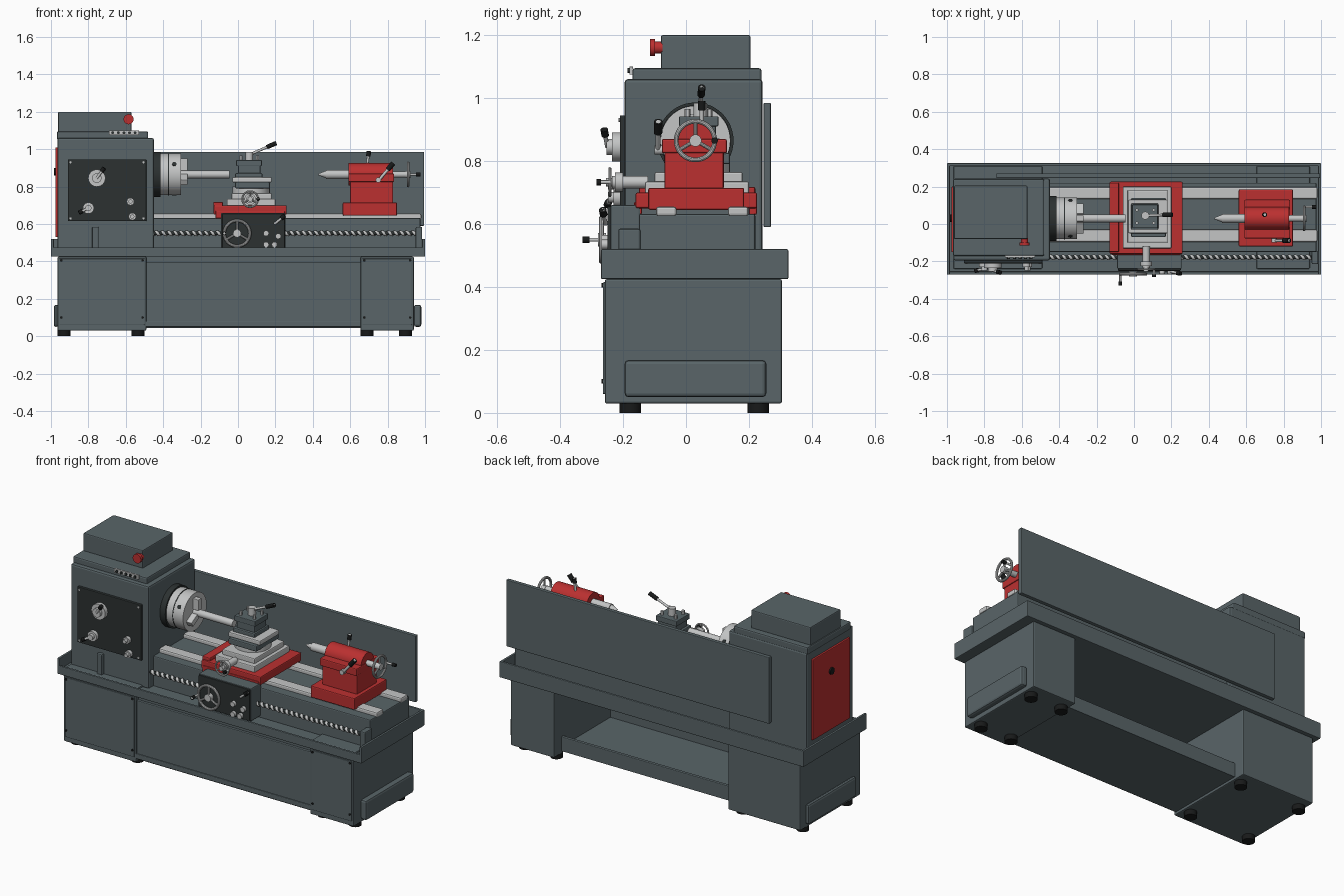
import bpy, bmesh, math
from mathutils import Vector, Matrix

cube = bpy.data.objects.get("Cube")
if cube:
    bpy.data.objects.remove(cube, do_unlink=True)


def material(name, *rgb):
    mat = bpy.data.materials.new(name)
    mat.use_nodes = True
    mat.diffuse_color = (*rgb, 1)
    shader = next(n for n in mat.node_tree.nodes if n.type == 'BSDF_PRINCIPLED')
    shader.inputs["Base Color"].default_value = (*rgb, 1)
    return mat


slate = material("slate grey paint", .1, .13, .14)
red = material("red paint", .5, .03, .03)
steel = material("bright steel", .55, .56, .56)
charcoal = material("charcoal panel", .025, .031, .031)
black = material("black rubber", .009, .01, .01)


def finish(name, bm, mat):
    mesh = bpy.data.meshes.new(name)
    bm.to_mesh(mesh)
    bm.free()
    obj = bpy.data.objects.new(name, mesh)
    bpy.context.collection.objects.link(obj)
    mesh.materials.append(mat)
    return obj


def box(name, xs, ys, zs, mat=slate, bevel=.006):
    """Bevelled block given by its extents on each axis."""
    spans = (xs, ys, zs)
    bm = bmesh.new()
    bmesh.ops.create_cube(bm, size=1)
    bmesh.ops.scale(bm, verts=bm.verts, vec=[b - a for a, b in spans])
    bmesh.ops.translate(bm, verts=bm.verts, vec=[(a + b) / 2 for a, b in spans])
    obj = finish(name, bm, mat)
    if bevel:
        mod = obj.modifiers.new("Rounded edges", 'BEVEL')
        mod.width, mod.segments = bevel, 2
    return obj


def smooth(obj):
    bpy.ops.object.select_all(action='DESELECT')
    obj.select_set(True)
    bpy.context.view_layer.objects.active = obj
    bpy.ops.object.shade_smooth_by_angle(angle=math.radians(35))
    return obj


def rod(name, start, end, radius, mat=steel, tip=None, sides=32):
    """Round bar, or a cone when a tip radius is given."""
    a, b = Vector(start), Vector(end)
    turn = (b - a).to_track_quat('Z', 'Y').to_matrix().to_4x4()
    bm = bmesh.new()
    bmesh.ops.create_cone(bm, cap_ends=True, segments=sides, radius1=radius,
                          radius2=radius if tip is None else tip,
                          depth=(b - a).length,
                          matrix=Matrix.Translation((a + b) / 2) @ turn)
    return smooth(finish(name, bm, mat))


def lever(name, start, end, radius=.007):
    """Steel arm with a black grip on its outer third."""
    a, b = Vector(start), Vector(end)
    rod(name + "_arm", a, b, radius, sides=12)
    rod(name + "_grip", a.lerp(b, .65), b, radius * 1.7, black, sides=16)


def handwheel(name, centre, axis, radius, handle_angle, reach):
    """Rim, hub, three spokes and a crank handle."""
    c, n = Vector(centre), Vector(axis)
    side = n.cross(Vector((0, 0, 1)))

    def rim_point(angle):
        return c + (side * math.cos(angle) + Vector((0, 0, 1)) * math.sin(angle)) * radius * .9

    bpy.ops.mesh.primitive_torus_add(
        location=c, rotation=n.to_track_quat('Z', 'Y').to_euler(),
        major_radius=radius * .9, minor_radius=radius * .11,
        major_segments=40, minor_segments=10)
    rim = bpy.context.object
    rim.name = name + "_rim"
    rim.data.materials.append(steel)
    smooth(rim)
    rod(name + "_hub", c - n * .014, c + n * .012, radius * .28)
    for i in range(3):
        rod(name + "_spoke", c, rim_point(math.pi / 2 + i * math.tau / 3), radius * .09, sides=10)
    grip = rim_point(handle_angle)
    lever(name + "_crank", grip, grip + n * reach, .006)


# Cabinets, doors, end covers and feet
for side, left, right, outer in (("left", -.965, -.49, -.98), ("right", .655, .94, .98)):
    box(side + "_cabinet", (left, right), (-.258, .305), (.03, .425))
    box(side + "_cabinet_door", (left + .01, right - .01), (-.264, -.25), (.06, .415), bevel=.003)
    ends = sorted((outer, left if outer < 0 else right))
    box(side + "_end_cover", (ends[0] - .005, ends[1] + .005) if outer < 0 else ends,
        (-.195, .255), (.05, .168), bevel=.012)
    box(side + "_tray_pad", (left, right), (-.24, .31), (.45, .465))
    for x in (left + .035, right - .045):
        for y in (-.177, .23):
            rod(side + "_foot", (x, y, 0), (x, y, .034), .034, black)
    for x in (left + .02, right - .02):
        for z in (.1, .405):
            rod(side + "_door_screw", (x, -.26, z), (x, -.268, z), .007, black, sides=12)

# Open-backed trough between the cabinets
middle = (-.495, .66)
box("front_panel", middle, (-.25, -.225), (.055, .395), bevel=.004)
box("panel_top_rail", middle, (-.235, -.2), (.39, .425), bevel=0)
box("panel_lower_rail", middle, (-.255, -.24), (.05, .08), bevel=.004)
box("trough_floor", middle, (-.245, .235), (.045, .07), bevel=0)
box("trough_back_curb", middle, (.215, .235), (.05, .13), bevel=.004)

# Chip tray
box("tray_floor", (-1, 1), (-.27, .325), (.425, .455), bevel=.004)
box("tray_front_lip", (-1, 1), (-.27, -.255), (.43, .475), bevel=.004)
box("tray_back_lip", (-1, 1), (.31, .325), (.43, .52), bevel=.004)
for name, x in (("tray_left_lip", -1), ("tray_right_lip", .985)):
    box(name, (x, x + .015), (-.27, .325), (.43, .52), bevel=.004)

# Splash guard
box("splash_guard", (-.735, .995), (.246, .27), (.59, .985), bevel=.004)

# Bed and ways
box("bed", (-.5, .975), (-.15, .22), (.45, .632))
for y in (-.095, .133):
    box("bed_way", (-.47, .98), (y, y + .065), (.625, .655), steel, .008)

# Headstock
box("headstock", (-.965, -.45), (-.195, .243), (.45, 1.06), bevel=.01)
box("headstock_cap", (-.968, -.48), (-.17, .24), (1.05, 1.095), bevel=.008)
box("electrics_box", (-.962, -.57), (-.08, .205), (1.09, 1.2))
box("side_door", (-.976, -.96), (-.15, .2), (.53, 1.01), red, .004)
rod("side_door_knob", (-.97, .03, .88), (-.985, .03, .88), .02, black)
rod("stop_button_base", (-.585, -.075, 1.16), (-.585, -.1, 1.16), .019, red)
rod("stop_button", (-.585, -.098, 1.16), (-.585, -.115, 1.16), .027, red)
box("switch_strip", (-.69, -.53), (-.18, -.168), (1.075, 1.1), steel, .002)
for i in range(5):
    x = -.67 + i * .03
    rod("switch", (x, -.178, 1.088), (x, -.186, 1.088), .008, charcoal, sides=12)
box("control_panel", (-.91, -.49), (-.21, -.19), (.615, .945), charcoal, .003)
for x in (-.895, -.505):
    for z in (.63, .93):
        rod("panel_screw", (x, -.208, z), (x, -.214, z), .006, sides=10)
for x, z, r, depth in ((-.755, .845, .046, .235), (-.8, .685, .03, .23),
                       (-.575, .72, .02, .23), (-.565, .64, .02, .23)):
    rod("selector_dial", (x, -.205, z), (x, -depth, z), r)
    rod("selector_boss", (x, -depth, z), (x, -depth - .018, z), r * .55)
lever("speed_lever", (-.755, -.25, .845), (-.715, -.26, .9))
lever("feed_lever", (-.8, -.24, .685), (-.85, -.25, .66))

# Spindle, chuck and workpiece share one axis
AY, AZ = .03, .865
rod("spindle_flange", (-.455, AY, AZ), (-.415, AY, AZ), .121, charcoal, sides=48)
rod("chuck_body", (-.415, AY, AZ), (-.305, AY, AZ), .111, sides=48)
rod("chuck_groove", (-.375, AY, AZ), (-.37, AY, AZ), .1125, charcoal, sides=48)
rod("workpiece", (-.31, AY, AZ), (-.045, AY, AZ), .021)
for i in range(3):
    jaw = box("chuck_jaw", (-.31, -.27), (-.016, .016), (.02, .085), steel, .003)
    jaw.matrix_world = Matrix.Translation((0, AY, AZ)) @ Matrix.Rotation(i * math.tau / 3, 4, 'X')
    angle = (i + .5) * math.tau / 3
    out = Vector((0, math.sin(angle), math.cos(angle)))
    key = Vector((-.34, AY, AZ))
    rod("chuck_key_socket", key + out * .1, key + out * .113, .012, charcoal, sides=12)

# Lead screw with a helical thread
SY, SZ = -.178, .55
rod("lead_screw_core", (-.76, SY, SZ), (.975, SY, SZ), .01, charcoal, sides=16)
curve = bpy.data.curves.new("lead_screw_thread", 'CURVE')
curve.dimensions, curve.bevel_depth, curve.bevel_resolution = '3D', .009, 1
thread = curve.splines.new('POLY')
turns, steps = 52, 10
thread.points.add(turns * steps)
for i, p in enumerate(thread.points):
    a = i * math.tau / steps
    p.co = (-.74 + 1.7 * i / (turns * steps), SY + .007 * math.cos(a), SZ + .007 * math.sin(a), 1)
curve.materials.append(steel)
bpy.context.collection.objects.link(bpy.data.objects.new("lead_screw_thread", curve))
for x in (-.78, .95):
    box("lead_screw_bracket", (x, x + .035), (-.215, -.145), (.45, .585))

# Carriage and apron
box("saddle", (-.13, .26), (-.16, .226), (.65, .7), red)
box("saddle_left_lip", (-.132, -.08), (-.15, .22), (.69, .718), red)
for y in (-.165, .2):
    box("saddle_skirt", (-.12, .25), (y, y + .025), (.63, .67), red, .004)
box("apron", (-.09, .255), (-.24, -.145), (.465, .66))
box("apron_panel", (-.085, .25), (-.25, -.235), (.47, .655), charcoal, .003)
handwheel("carriage_wheel", (-.005, -.268, .55), (0, -1, 0), .076, 0, .06)
for x, z in ((.15, .55), (.195, .49), (.15, .49), (.215, .535)):
    rod("apron_knob", (x, -.245, z), (x, -.268, z), .015, sides=20)
lever("apron_lever", (.195, -.255, .6), (.25, -.265, .645))

# Cross slide, compound slide and tool post
box("cross_slide", (-.06, .2), (-.13, .2), (.695, .735), steel)
box("cross_slide_top", (-.035, .18), (-.1, .18), (.73, .765), steel)
rod("swivel_base", (.07, .04, .76), (.07, .04, .8), .1)
box("compound_slide", (-.015, .17), (-.07, .14), (.79, .825), slate)
box("compound_top", (-.03, .18), (-.05, .13), (.822, .85), steel)
box("tool_post_base", (-.015, .13), (-.03, .11), (.845, .872), slate)
box("tool_post", (0, .12), (-.015, .095), (.865, .915), slate)
box("tool_post_plate", (-.01, .128), (-.022, .103), (.91, .942), slate, .004)
for x in (.015, .105):
    for y in (.005, .075):
        rod("tool_clamp_bolt", (x, y, .935), (x, y, .965), .009, sides=6)
rod("tool_post_hub", (.06, .045, .94), (.06, .045, .985), .021)
lever("tool_post_lever", (.06, .045, .97), (.205, .05, 1.033))
rod("cross_feed_shaft", (.065, -.235, .733), (.065, -.12, .733), .02)
handwheel("cross_feed_wheel", (.065, -.242, .733), (0, -1, 0), .047, math.pi, .042)
rod("cross_feed_dial", (.065, -.225, .733), (.065, -.2, .733), .03)

# Tailstock
box("tailstock_base", (.56, .85), (-.12, .185), (.645, .715), red)
box("tailstock_column", (.6, .83), (-.068, .12), (.71, .835), red)
box("tailstock_cap", (.59, .835), (-.077, .13), (.825, .87), red)
rod("tailstock_barrel", (.59, AY, AZ), (.83, AY, AZ), .06, red, sides=40)
rod("tailstock_quill", (.47, AY, AZ), (.6, AY, AZ), .024)
rod("tailstock_centre", (.47, AY, AZ), (.43, AY, AZ), .02, tip=.004)
rod("tailstock_shaft", (.82, AY, AZ), (.91, AY, AZ), .017)
handwheel("tailstock_wheel", (.91, AY, AZ), (1, 0, 0), .068, math.pi, .065)
lever("quill_lock", (.69, .05, .91), (.7, .05, .99))
rod("clamp_lever_pivot", (.75, -.07, .835), (.75, -.1, .835), .014)
lever("clamp_lever", (.745, -.09, .825), (.83, -.088, .925), .008)
